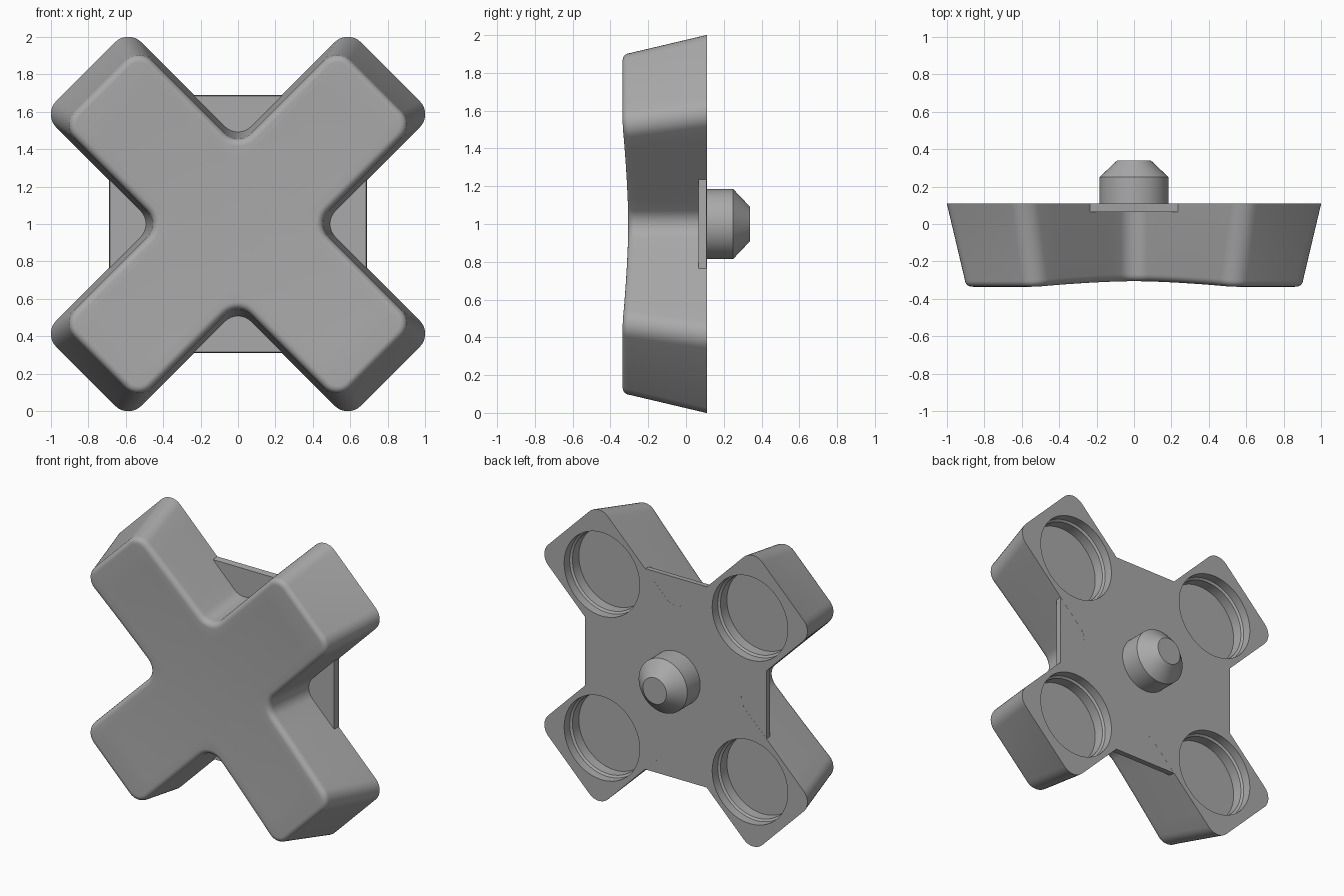
import bpy, bmesh
from math import sin, cos, pi, radians
from mathutils import Matrix, Vector

cube = bpy.data.objects.get("Cube")
if cube:
    bpy.data.objects.remove(cube, do_unlink=True)

BACK, CENTRE_Z = 0.11, 1.0
grey = bpy.data.materials.new("mid_grey")
grey.use_nodes = True
grey.diffuse_color = (0.4, 0.4, 0.4, 1)
grey.node_tree.nodes["Principled BSDF"].inputs["Base Color"].default_value = (0.4, 0.4, 0.4, 1)


def make(name, bm):
    bmesh.ops.recalc_face_normals(bm, faces=bm.faces)
    mesh = bpy.data.meshes.new(name)
    bm.to_mesh(mesh)
    bm.free()
    mesh.materials.append(grey)
    obj = bpy.data.objects.new(name, mesh)
    obj.location.z = CENTRE_Z
    bpy.context.collection.objects.link(obj)
    return obj


def bridge(bm, a, b):
    for i in range(len(a)):
        j = (i + 1) % len(a)
        bm.faces.new((a[i], a[j], b[j], b[i]))


def lathe(bm, profile, x=0, z=0, steps=64):
    """Closed solid of revolution about the y direction."""
    rings = [[bm.verts.new((x + r * cos(2 * pi * i / steps), y, z + r * sin(2 * pi * i / steps)))
              for i in range(steps)] for r, y in profile]
    for a, b in zip(rings, rings[1:]):
        bridge(bm, a, b)
    bm.faces.new(rings[0])
    bm.faces.new(rings[-1])


def arc(cx, cy, r, start, end, steps=8):
    return [Vector((cx + r * cos(a), cy + r * sin(a)))
            for a in (radians(start + (end - start) * i / steps) for i in range(steps + 1))]


def cross_outline(length, half, tip, notch):
    """Four diagonal arms with rounded tips and rounded notches."""
    inner = half + notch
    start, end = Vector((inner, -half)), Vector((length - tip, -half))
    side = [start.lerp(end, i / 6) for i in range(1, 6)]
    arm = side + arc(length - tip, tip - half, tip, -90, 0) + arc(length - tip, half - tip, tip, 0, 90)
    arm += [Vector((p.x, -p.y)) for p in reversed(side)]
    arm += arc(inner, inner, notch, 270, 180)
    return [Matrix.Rotation(pi / 4 + k * pi / 2, 2) @ p for k in range(4) for p in arm]


def dish(p):
    return -0.30 - 0.034 * p.length_squared


# Cross body: drafted walls, rolled front edge and shallow dished face
bm = bmesh.new()
rings = [[bm.verts.new((p.x, BACK, p.y)) for p in cross_outline(1.152, 0.322, 0.1, 0.1)]]
roll = 0.04
for k in range(7):
    t = k / 6 * pi / 2
    d = roll * (1 - cos(t))
    pts = cross_outline(1.045 - d, 0.293 - d, 0.1 - d, 0.1 + d)
    rings.append([bm.verts.new((p.x, dish(p) + roll * (1 - sin(t)), p.y)) for p in pts])
for k in range(5, 0, -1):
    scaled = [p * k / 6 for p in pts]
    rings.append([bm.verts.new((p.x, dish(p), p.y)) for p in scaled])
for a, b in zip(rings, rings[1:]):
    bridge(bm, a, b)
bm.faces.new(rings[0])
hub = bm.verts.new((0, dish(Vector((0, 0))), 0))
last = rings[-1]
for i in range(len(last)):
    bm.faces.new((last[i], last[(i + 1) % len(last)], hub))
body = make("cross_body", bm)

# Square web plate filling the notches at the back
bm = bmesh.new()
rings = [[bm.verts.new((sx * s, y, sz * s)) for sx, sz in ((-1, -1), (1, -1), (1, 1), (-1, 1))]
         for s, y in ((0.685, 0.065), (0.69, BACK - 0.0005))]
bridge(bm, *rings)
for ring in rings:
    bm.faces.new(ring)
plate = make("web_plate", bm)

# Round sockets in the back of each arm
bm = bmesh.new()
for sx in (-1, 1):
    for sz in (-1, 1):
        lathe(bm, [(0.287, BACK + 0.1), (0.287, BACK - 0.06), (0.273, BACK - 0.07), (0.273, BACK - 0.14)],
              sx * 0.563, sz * 0.563)
cutter = make("socket_cutter", bm)
cutter.hide_render = True
for obj in (body, plate):
    mod = obj.modifiers.new("sockets", "BOOLEAN")
    mod.operation, mod.solver, mod.object = "DIFFERENCE", "EXACT", cutter
    bpy.context.view_layer.objects.active = obj
    bpy.ops.object.modifier_apply(modifier=mod.name)
bpy.data.objects.remove(cutter, do_unlink=True)

# Pivot peg with a tapered end
bm = bmesh.new()
lathe(bm, [(0.185, BACK - 0.02), (0.185, 0.25), (0.09, 0.34)])
peg = make("pivot_peg", bm)

# Smooth the rounded surfaces, keep hard edges
bpy.ops.object.select_all(action="DESELECT")
for obj in (body, plate, peg):
    obj.select_set(True)
bpy.context.view_layer.objects.active = body
bpy.ops.object.shade_smooth_by_angle(angle=radians(25))
